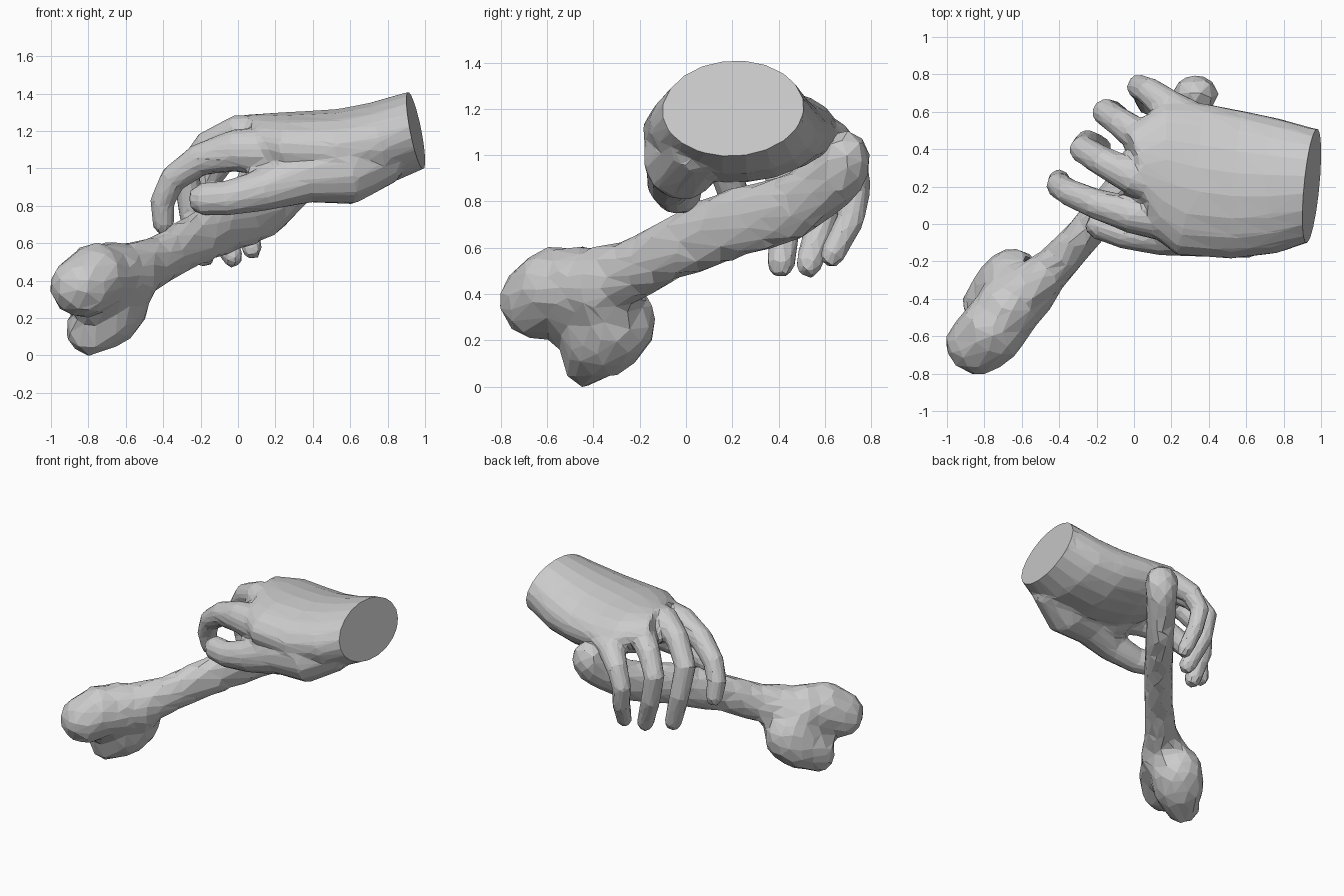
import bpy, bmesh, math
from mathutils import Vector, Matrix


def loft(bm, sections, side_ref, sides=12, round_end=True, flat_start=None):
    """Elliptical rings along a path; section = x, y, z, half width, half height."""
    pts = [Vector(s[:3]) for s in sections]
    size = [s[3:] for s in sections]
    dirs = []
    for i in range(len(pts)):
        dirs.append((pts[min(i + 1, len(pts) - 1)] - pts[max(i - 1, 0)]).normalized())
    if flat_start:
        dirs[0] = Vector(flat_start).normalized()
    if round_end:
        w, h = size[-1]
        d = dirs[-1]
        pts.append(pts[-1] + d * min(w, h) * 0.8)
        size.append((w * 0.6, h * 0.6))
        dirs.append(d)
    rings = []
    for p, d, (w, h) in zip(pts, dirs, size):
        side = Vector(side_ref)
        side = (side - d * side.dot(d)).normalized()
        up = d.cross(side)
        ring = []
        for k in range(sides):
            a = 2 * math.pi * (k + 0.5) / sides
            ring.append(bm.verts.new(p + side * w * math.cos(a) + up * h * math.sin(a)))
        rings.append(ring)
    for a, b in zip(rings, rings[1:]):
        for k in range(sides):
            n = (k + 1) % sides
            bm.faces.new((a[k], a[n], b[n], b[k]))
    bm.faces.new(rings[0][::-1])
    bm.faces.new(rings[-1])


def lump(bm, centre, radii):
    m = Matrix.Translation(centre) @ Matrix.Diagonal((*radii, 1))
    bmesh.ops.create_icosphere(bm, subdivisions=2, radius=1, matrix=m)


def fuse(bm, name, voxel, smooth, ratio):
    """Merge overlapping solids into one skin, then reduce it to flat facets."""
    bmesh.ops.recalc_face_normals(bm, faces=bm.faces)
    mesh = bpy.data.meshes.new(name)
    bm.to_mesh(mesh)
    bm.free()
    ob = bpy.data.objects.new(name, mesh)
    bpy.context.collection.objects.link(ob)
    m = ob.modifiers.new("fuse", "REMESH")
    m.mode = "VOXEL"
    m.voxel_size = voxel
    if smooth:
        s = ob.modifiers.new("soften", "SMOOTH")
        s.factor = 0.5
        s.iterations = smooth
    ob.modifiers.new("facet", "DECIMATE").ratio = ratio
    return ob


# Palm, running past the wrist so that it can be cut clean
hand_bm = bmesh.new()
loft(hand_bm, [(1.08, 0.20, 1.23, 0.29, 0.205), (0.95, 0.21, 1.205, 0.305, 0.21),
               (0.76, 0.205, 1.135, 0.365, 0.225), (0.55, 0.21, 1.10, 0.40, 0.22),
               (0.30, 0.24, 1.105, 0.415, 0.20), (0.13, 0.29, 1.135, 0.36, 0.165),
               (0.01, 0.26, 1.17, 0.25, 0.12)],
     (0, 1, 0), sides=20, round_end=False, flat_start=(-1, 0.1, -0.2))

# Thumb with its fleshy base
loft(hand_bm, [(0.80, 0.06, 1.07, 0.15, 0.15), (0.58, -0.02, 0.985, 0.17, 0.185),
               (0.36, -0.04, 0.965, 0.14, 0.155), (0.14, -0.07, 0.885, 0.10, 0.115),
               (-0.06, -0.05, 0.84, 0.083, 0.095), (-0.19, -0.005, 0.835, 0.08, 0.09)],
     (0, 1, 0))
# Web between thumb and index finger
lump(hand_bm, (0.25, 0.04, 1.0), (0.16, 0.16, 0.12))

# Four curled fingers: index, middle, ring, little
fingers = [
    [(0.22, 0.02, 1.09, 0.13, 0.14), (-0.02, 0.05, 1.095, 0.10, 0.115),
     (-0.21, 0.11, 1.045, 0.082, 0.088), (-0.35, 0.17, 0.94, 0.073, 0.075),
     (-0.405, 0.21, 0.82, 0.07, 0.066), (-0.40, 0.235, 0.70, 0.06, 0.06)],
    [(0.18, 0.20, 1.18, 0.12, 0.10), (0.00, 0.25, 1.195, 0.10, 0.095),
     (-0.16, 0.33, 1.12, 0.083, 0.083), (-0.275, 0.40, 0.97, 0.075, 0.074),
     (-0.25, 0.435, 0.76, 0.072, 0.068), (-0.18, 0.41, 0.525, 0.062, 0.06)],
    [(0.22, 0.38, 1.16, 0.12, 0.10), (0.05, 0.45, 1.145, 0.10, 0.09),
     (-0.07, 0.54, 1.07, 0.08, 0.08), (-0.155, 0.60, 0.94, 0.073, 0.07),
     (-0.12, 0.595, 0.75, 0.07, 0.066), (-0.03, 0.53, 0.525, 0.06, 0.06)],
    [(0.34, 0.52, 1.09, 0.12, 0.10), (0.18, 0.63, 1.065, 0.095, 0.088),
     (0.08, 0.71, 0.98, 0.075, 0.075), (0.025, 0.735, 0.86, 0.067, 0.066),
     (0.045, 0.71, 0.72, 0.063, 0.06), (0.075, 0.63, 0.565, 0.055, 0.055)],
]
for path in fingers:
    loft(hand_bm, path, (0.45, 0.9, 0))
hand = fuse(hand_bm, "hand", 0.018, 5, 0.06)

# Cut the wrist flat
graph = bpy.context.evaluated_depsgraph_get()
baked = bpy.data.meshes.new_from_object(hand.evaluated_get(graph))
cut = bmesh.new()
cut.from_mesh(baked)
res = bmesh.ops.bisect_plane(cut, geom=cut.verts[:] + cut.edges[:] + cut.faces[:],
                             plane_co=(0.95, 0.21, 1.205), plane_no=(1, -0.1, 0.2),
                             clear_outer=True)
rim = [e for e in res["geom_cut"] if isinstance(e, bmesh.types.BMEdge)]
bmesh.ops.contextual_create(cut, geom=rim)
cut.to_mesh(baked)
cut.free()
hand.modifiers.clear()
hand.data = baked
hand.data.shade_flat()

# Bone: shaft, far end and knobbly head
bone_bm = bmesh.new()
loft(bone_bm, [(-0.66, -0.46, 0.42, 0.15, 0.17), (-0.42, -0.22, 0.51, 0.11, 0.135),
               (-0.28, -0.07, 0.59, 0.10, 0.14), (-0.06, 0.19, 0.70, 0.10, 0.16),
               (0.15, 0.46, 0.775, 0.10, 0.15), (0.32, 0.68, 0.93, 0.11, 0.13)],
     (0.75, -0.65, 0))
for centre, radii in [((0.33, 0.69, 0.97), (0.13, 0.115, 0.145)),
                      ((-0.83, -0.64, 0.37), (0.185, 0.175, 0.175)),
                      ((-0.76, -0.57, 0.42), (0.19, 0.19, 0.19)),
                      ((-0.68, -0.46, 0.42), (0.19, 0.18, 0.195)),
                      ((-0.57, -0.36, 0.43), (0.16, 0.17, 0.18)),
                      ((-0.65, -0.32, 0.28), (0.18, 0.20, 0.20)),
                      ((-0.70, -0.36, 0.21), (0.18, 0.19, 0.18)),
                      ((-0.79, -0.43, 0.14), (0.14, 0.12, 0.15))]:
    lump(bone_bm, centre, radii)
bone = fuse(bone_bm, "bone", 0.05, 0, 0.25)
